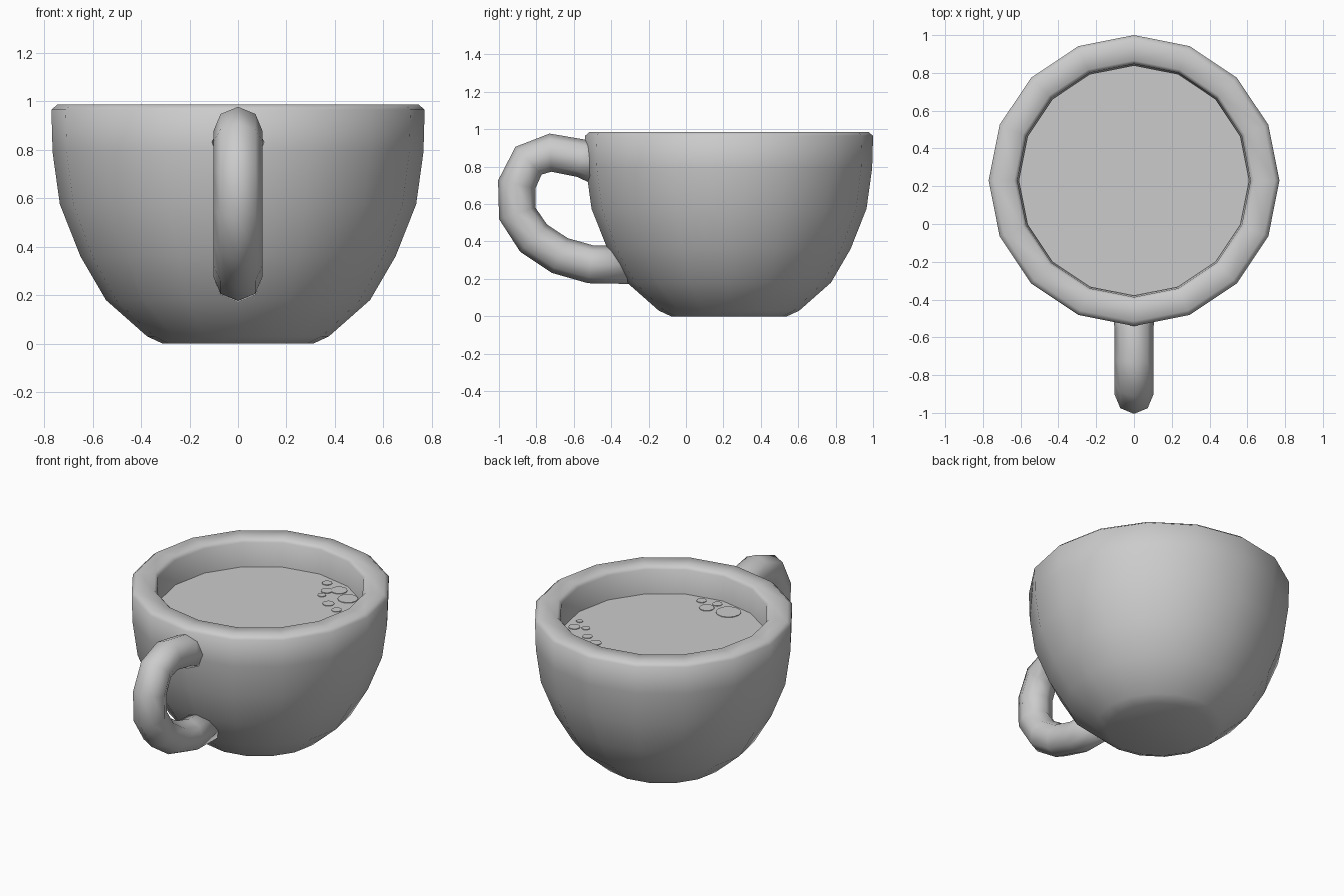
import bpy, bmesh, math
from mathutils import Vector

cube = bpy.data.objects.get("Cube")
if cube:
    bpy.data.objects.remove(cube)

grey = bpy.data.materials.new("plain_grey")
grey.use_nodes = True
COLOUR = (0.6, 0.6, 0.6, 1)
grey.diffuse_color = COLOUR
grey.node_tree.nodes["Principled BSDF"].inputs["Base Color"].default_value = COLOUR

CENTRE = Vector((0, 0.23, 0))
LIQUID_Z = 0.81


def loft(name, rings, smooth=True):
    """Skin a list of point rings and cap both ends."""
    bm = bmesh.new()
    loops = [[bm.verts.new(p) for p in ring] for ring in rings]
    for a, b in zip(loops, loops[1:]):
        n = len(a)
        for i in range(n):
            j = (i + 1) % n
            bm.faces.new((a[i], a[j], b[j], b[i]))
    bm.faces.new(loops[0][::-1])
    bm.faces.new(loops[-1])
    bmesh.ops.recalc_face_normals(bm, faces=bm.faces)
    for f in bm.faces:
        f.smooth = smooth
    mesh = bpy.data.meshes.new(name)
    bm.to_mesh(mesh)
    bm.free()
    mesh.materials.append(grey)
    obj = bpy.data.objects.new(name, mesh)
    bpy.context.collection.objects.link(obj)
    return obj


def ring(radius, z, sides, centre=CENTRE):
    turn = 2 * math.pi / sides
    return [centre + Vector((radius * math.cos(i * turn),
                             radius * math.sin(i * turn), z)) for i in range(sides)]


# Cup: outer wall, rounded rim, inner wall
cup_profile = [
    (0.31, 0), (0.375, 0.03), (0.545, 0.18), (0.65, 0.36), (0.735, 0.575),
    (0.765, 0.79), (0.77, 0.965), (0.745, 0.986), (0.635, 0.986), (0.617, 0.965),
    (0.612, 0.79), (0.59, 0.6), (0.5, 0.38), (0.38, 0.2), (0.25, 0.12)]
loft("cup", [ring(r, z, 16) for r, z in cup_profile])

# Drink surface
loft("drink", [ring(0.6, LIQUID_Z - 0.02, 16), ring(0.61, LIQUID_Z, 16)], smooth=False)

# Bubbles: x and y from the cup centre, then radius
bubbles = [
    (0.335, 0.42, 0.06), (0.226, 0.486, 0.05), (0.11, 0.53, 0.03),
    (0.17, 0.44, 0.035), (0.18, 0.375, 0.025), (0.28, 0.3, 0.035),
    (0.37, 0.255, 0.03), (0.51, 0.19, 0.035), (0.53, 0.107, 0.02),
    (0.444, 0.165, 0.025), (0.105, -0.54, 0.03), (0.002, -0.555, 0.03),
    (0.023, -0.476, 0.045), (-0.117, -0.5, 0.075)]
for i, (x, y, r) in enumerate(bubbles):
    c = CENTRE + Vector((x, y, LIQUID_Z))
    loft(f"bubble_{i + 1}", [ring(r, -0.002, 12, c), ring(r, 0.004, 12, c)], smooth=False)

# Handle: eight-sided tube swept along a path in the middle plane
path = [Vector((0, y, z)) for y, z in [
    (-0.45, 0.81), (-0.56, 0.845), (-0.725, 0.875), (-0.842, 0.832), (-0.905, 0.705),
    (-0.902, 0.55), (-0.815, 0.418), (-0.675, 0.325), (-0.51, 0.278), (-0.3, 0.275)]]
rings = []
for i, p in enumerate(path):
    before = path[max(i - 1, 0)]
    after = path[min(i + 1, len(path) - 1)]
    side = Vector((1, 0, 0))
    out = side.cross((after - before).normalized())
    radius = 0.115 if i == 0 else 0.102
    rings.append([p + radius * (side * math.cos(k * math.pi / 4)
                                + out * math.sin(k * math.pi / 4)) for k in range(8)])
loft("handle", rings)
